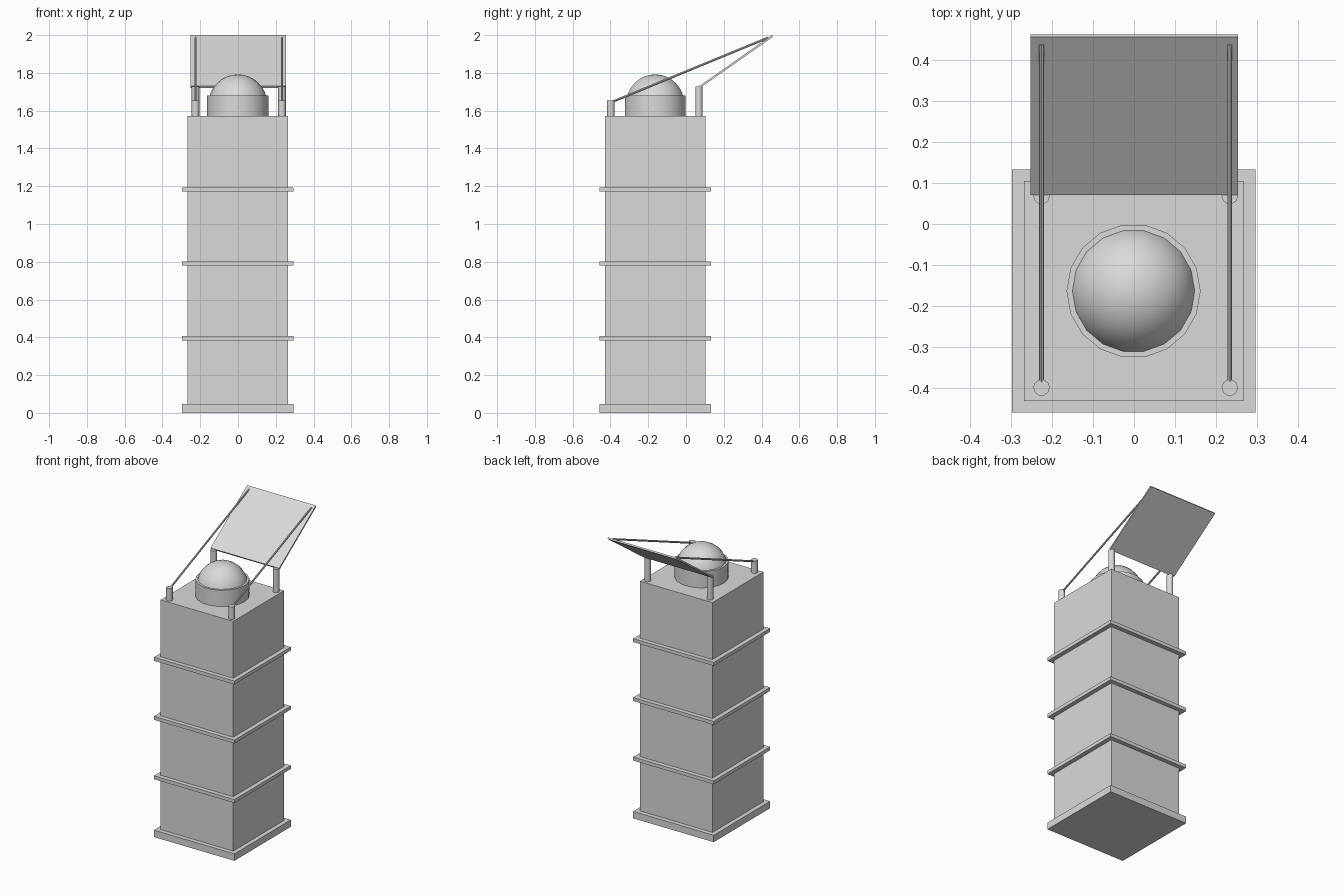
import bpy
import bmesh
from math import radians
from mathutils import Matrix, Vector

cube = bpy.data.objects.get("Cube")
if cube:
    bpy.data.objects.remove(cube, do_unlink=True)

grey = bpy.data.materials.new("light grey")
grey.use_nodes = True
colour = (0.7, 0.7, 0.7, 1)
grey.diffuse_color = colour
grey.node_tree.nodes["Principled BSDF"].inputs["Base Color"].default_value = colour

CY = -0.163      # tower axis in y
ROOF = 1.572     # top of the tower block


def finish(name, bm, smooth=False):
    mesh = bpy.data.meshes.new(name)
    bm.to_mesh(mesh)
    bm.free()
    mesh.materials.append(grey)
    obj = bpy.data.objects.new(name, mesh)
    bpy.context.collection.objects.link(obj)
    if smooth:
        bpy.ops.object.select_all(action='DESELECT')
        obj.select_set(True)
        bpy.context.view_layer.objects.active = obj
        bpy.ops.object.shade_smooth_by_angle(angle=radians(42))
    return obj


def square_block(name, half, z0, z1):
    bm = bmesh.new()
    bmesh.ops.create_cube(bm, size=1)
    bmesh.ops.scale(bm, vec=(2 * half, 2 * half, z1 - z0), verts=bm.verts)
    bmesh.ops.translate(bm, vec=(-0.001, CY, (z0 + z1) / 2), verts=bm.verts)
    return finish(name, bm)


def rod(name, start, end, radius, sides):
    start, end = Vector(start), Vector(end)
    axis = end - start
    turn = axis.to_track_quat('Z', 'Y').to_matrix().to_4x4()
    spin = Matrix.Rotation(radians(90), 4, 'Z')
    bm = bmesh.new()
    bmesh.ops.create_cone(bm, cap_ends=True, segments=sides, radius1=radius,
                          radius2=radius, depth=axis.length,
                          matrix=Matrix.Translation((start + end) / 2) @ turn @ spin)
    return finish(name, bm, smooth=True)


# Tower block with base plinth and three ledges
square_block("tower_body", 0.267, 0.02, ROOF)
square_block("base_plinth", 0.296, 0, 0.046)
for i, z in enumerate((0.384, 0.779, 1.171)):
    square_block(f"ledge_{i + 1}", 0.296, z, z + 0.023)

# Drum and dome
rod("dome_drum", (-0.001, CY, ROOF), (-0.001, CY, 1.68), 0.163, 18)
bm = bmesh.new()
bmesh.ops.create_uvsphere(bm, u_segments=18, v_segments=16, radius=0.156,
                          matrix=Matrix.Translation((-0.001, CY, 1.636))
                          @ Matrix.Rotation(radians(90), 4, 'Z'))
bmesh.ops.bisect_plane(bm, geom=bm.verts[:] + bm.edges[:] + bm.faces[:],
                       plane_co=(0, 0, 1.67), plane_no=(0, 0, 1), clear_inner=True)
finish("dome", bm, smooth=True)

# Corner posts and stay rods
for side, x in (("right", -0.225), ("left", 0.233)):
    rod(f"front_post_{side}", (x, -0.398, ROOF), (x, -0.398, 1.655), 0.02, 10)
    rod(f"back_post_{side}", (x, 0.068, ROOF), (x, 0.068, 1.727), 0.02, 10)
    rod(f"stay_rod_{side}", (x, -0.392, 1.646), (x, 0.436, 1.987), 0.006, 8)

# Tilted panel: side profile extruded across the width
bm = bmesh.new()
profile = [(0.07, 1.73), (0.455, 2.0), (0.4605, 1.991), (0.0755, 1.721)]
face = bm.faces.new([bm.verts.new((-0.2515, y, z)) for y, z in profile])
new = bmesh.ops.extrude_face_region(bm, geom=[face])["geom"]
bmesh.ops.translate(bm, vec=(0.505, 0, 0),
                    verts=[v for v in new if isinstance(v, bmesh.types.BMVert)])
bmesh.ops.recalc_face_normals(bm, faces=bm.faces)
finish("tilted_panel", bm)
